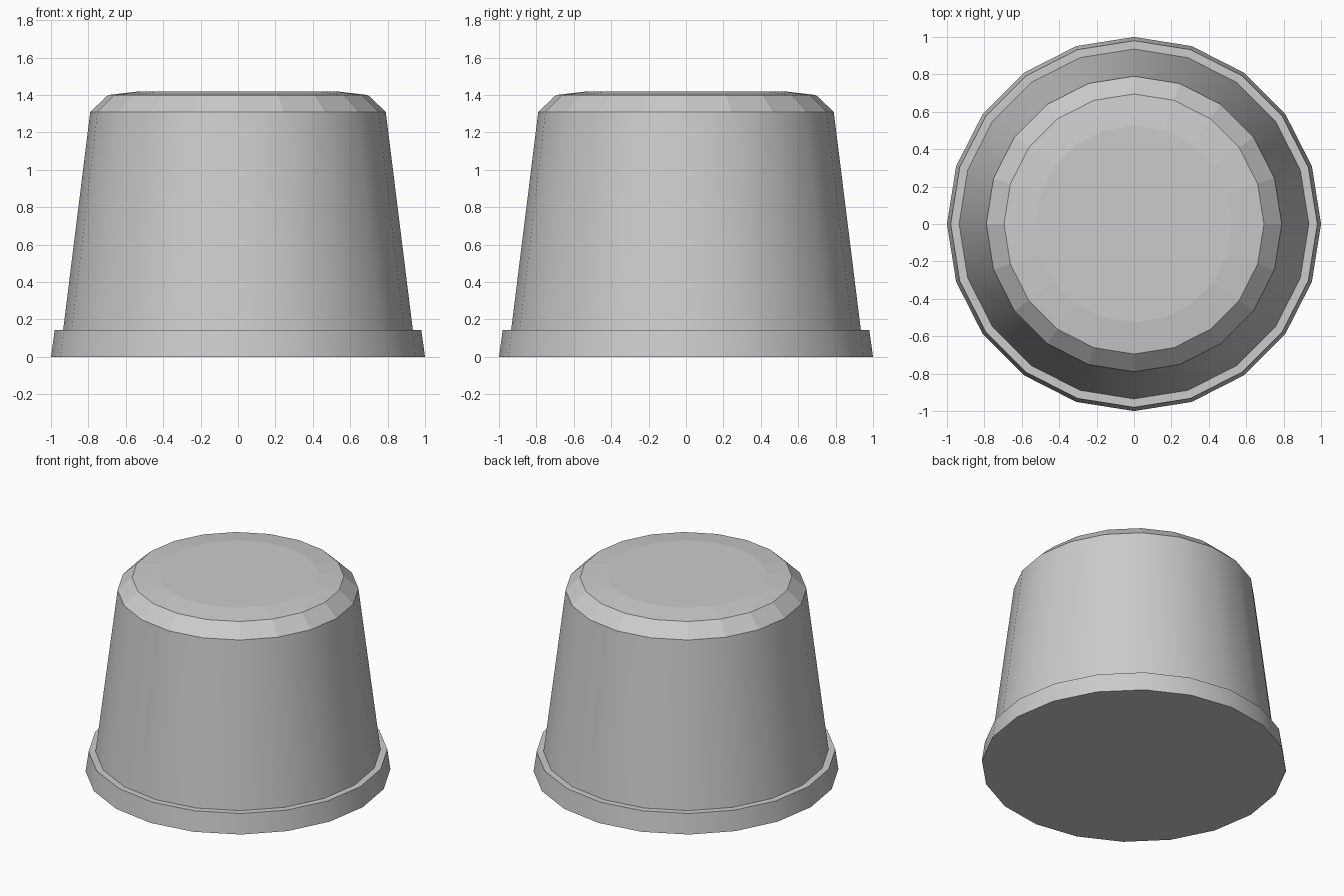
import bpy, bmesh
from math import cos, sin, tau, radians

if "Cube" in bpy.data.objects:
    bpy.data.objects.remove(bpy.data.objects["Cube"])

SIDES = 20
# Profile (radius, height) from the foot up to the top disc
PROFILE = [(1.0, 0.0), (0.98, 0.143), (0.935, 0.143),
           (0.79, 1.31), (0.695, 1.40), (0.525, 1.42)]
SMOOTH_BANDS = {0, 2}   # rim side and tapered wall; the rest is flat

bm = bmesh.new()
rings = [[bm.verts.new((r * cos(tau * i / SIDES), r * sin(tau * i / SIDES), z))
          for i in range(SIDES)] for r, z in PROFILE]

# Bands between neighbouring rings
for b, (low, high) in enumerate(zip(rings, rings[1:])):
    for i in range(SIDES):
        j = (i + 1) % SIDES
        face = bm.faces.new((low[i], low[j], high[j], high[i]))
        face.smooth = b in SMOOTH_BANDS

# Flat bottom and top disc
bm.faces.new(rings[0][::-1])
bm.faces.new(rings[-1])

# Keep corners between bands crisp
bm.normal_update()
for e in bm.edges:
    e.smooth = e.calc_face_angle(0) < radians(30)

mesh = bpy.data.meshes.new("tapered_cup")
bm.to_mesh(mesh)
bm.free()
cup = bpy.data.objects.new("tapered_cup", mesh)
bpy.context.collection.objects.link(cup)
